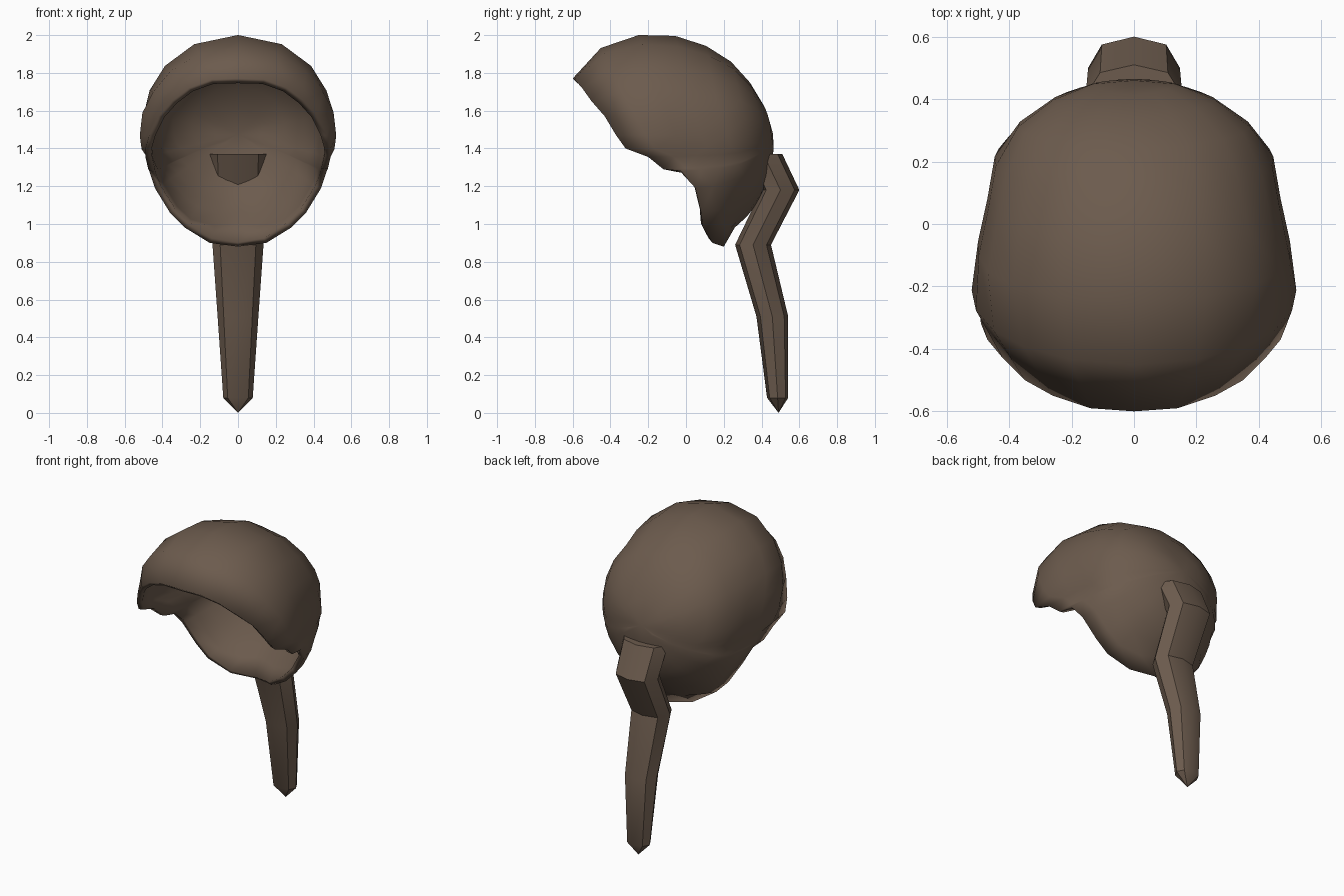
import bpy, bmesh, math
from mathutils import Vector

if "Cube" in bpy.data.objects:
    bpy.data.objects.remove(bpy.data.objects["Cube"])

mat = bpy.data.materials.new("brown_hair")
mat.diffuse_color = (0.15, 0.105, 0.075, 1)
mat.use_nodes = True
mat.node_tree.nodes["Principled BSDF"].inputs["Base Color"].default_value = mat.diffuse_color


def finish(name, bm, angle):
    me = bpy.data.meshes.new(name)
    bm.to_mesh(me)
    bm.free()
    ob = bpy.data.objects.new(name, me)
    bpy.context.collection.objects.link(ob)
    me.materials.append(mat)
    bpy.ops.object.select_all(action='DESELECT')
    ob.select_set(True)
    bpy.context.view_layer.objects.active = ob
    bpy.ops.object.shade_smooth_by_angle(angle=math.radians(angle))
    return ob


def lookup(table, a):
    for (a0, r0), (a1, r1) in zip(table, table[1:]):
        if a <= a1:
            return r0 + (r1 - r0) * (a - a0) / (a1 - a0)
    return table[-1][1]


# Hair cap: meridians run from a pole at the back to the shaped hairline
CENTRE = Vector((0, 0, 1.48))
TOP = [(0, .46), (20, .437), (44, .431), (74, .468), (106, .541), (130, .631), (154, .666)]
SIDE = [(0, .46), (40, .483), (60, .502), (78, .475), (90, .483), (104, .526), (118, .586), (140, .61)]
BOTTOM = [(0, .46), (22, .485), (40, .518), (52, .542), (65, .563), (72, .632)]
RIM = [(0, -.6, 1.77), (.14, -.59, 1.765), (.26, -.55, 1.72), (.35, -.5, 1.65),
       (.42, -.43, 1.57), (.47, -.37, 1.47), (.49, -.32, 1.40), (.49, -.2, 1.355),
       (.475, -.12, 1.29), (.47, -.02, 1.28), (.44, .05, 1.19), (.36, .08, 1.06),
       (.28, .09, .98), (.15, .14, .90), (0, .2, .88)]
rim = RIM + [(-x, y, z) for x, y, z in RIM[-2:0:-1]]
RINGS = 8


def radius(phi, a):
    c = math.cos(phi)
    end = lookup(TOP if c > 0 else BOTTOM, a)
    return end * c * c + lookup(SIDE, a) * (1 - c * c)


bm = bmesh.new()
pole = bm.verts.new(CENTRE + Vector((0, .46, 0)))
columns = []
for p in rim:
    d = Vector(p) - CENTRE
    phi = math.atan2(d.x, d.z)
    a_rim = math.degrees(math.acos(d.y / d.length))
    fit = d.length / radius(phi, a_rim) - 1
    col = []
    for i in range(1, RINGS + 1):
        t = i / RINGS
        a = a_rim * t
        r = radius(phi, a) * (1 + fit * t ** 4)
        s = math.sin(math.radians(a))
        col.append(bm.verts.new(CENTRE + r * Vector(
            (s * math.sin(phi), math.cos(math.radians(a)), s * math.cos(phi)))))
    columns.append(col)
for k, c0 in enumerate(columns):
    c1 = columns[(k + 1) % len(columns)]
    bm.faces.new((pole, c0[0], c1[0]))
    for i in range(RINGS - 1):
        bm.faces.new((c0[i], c0[i + 1], c1[i + 1], c1[i]))
bm.normal_update()
if pole.link_faces[0].normal.y < 0:
    bmesh.ops.reverse_faces(bm, faces=bm.faces[:])
cap = finish("hair_cap", bm, 40)
wall = cap.modifiers.new("wall", 'SOLIDIFY')
wall.thickness = 0.035
wall.offset = -1

# Ponytail: octagonal section lofted along a kinked path (z, centre y, half width, half depth)
STATIONS = [(1.37, .41, .155, .10), (1.18, .50, .147, .10), (.89, .355, .135, .095),
            (.51, .457, .108, .084), (.08, .485, .078, .056)]
SECTION = [(0, 1), (.7, .75), (1, 0), (.7, -.75), (0, -1), (-.7, -.75), (-1, 0), (-.7, .75)]
bm = bmesh.new()
rings = [[bm.verts.new((u * w, y + v * d, z)) for u, v in SECTION] for z, y, w, d in STATIONS]
tip = bm.verts.new((0, .49, 0))
bm.faces.new(rings[0])
for r0, r1 in zip(rings, rings[1:]):
    for i in range(8):
        j = (i + 1) % 8
        bm.faces.new((r0[i], r0[j], r1[j], r1[i]))
for i in range(8):
    bm.faces.new((rings[-1][i], rings[-1][(i + 1) % 8], tip))
bmesh.ops.recalc_face_normals(bm, faces=bm.faces[:])
finish("ponytail", bm, 32)
